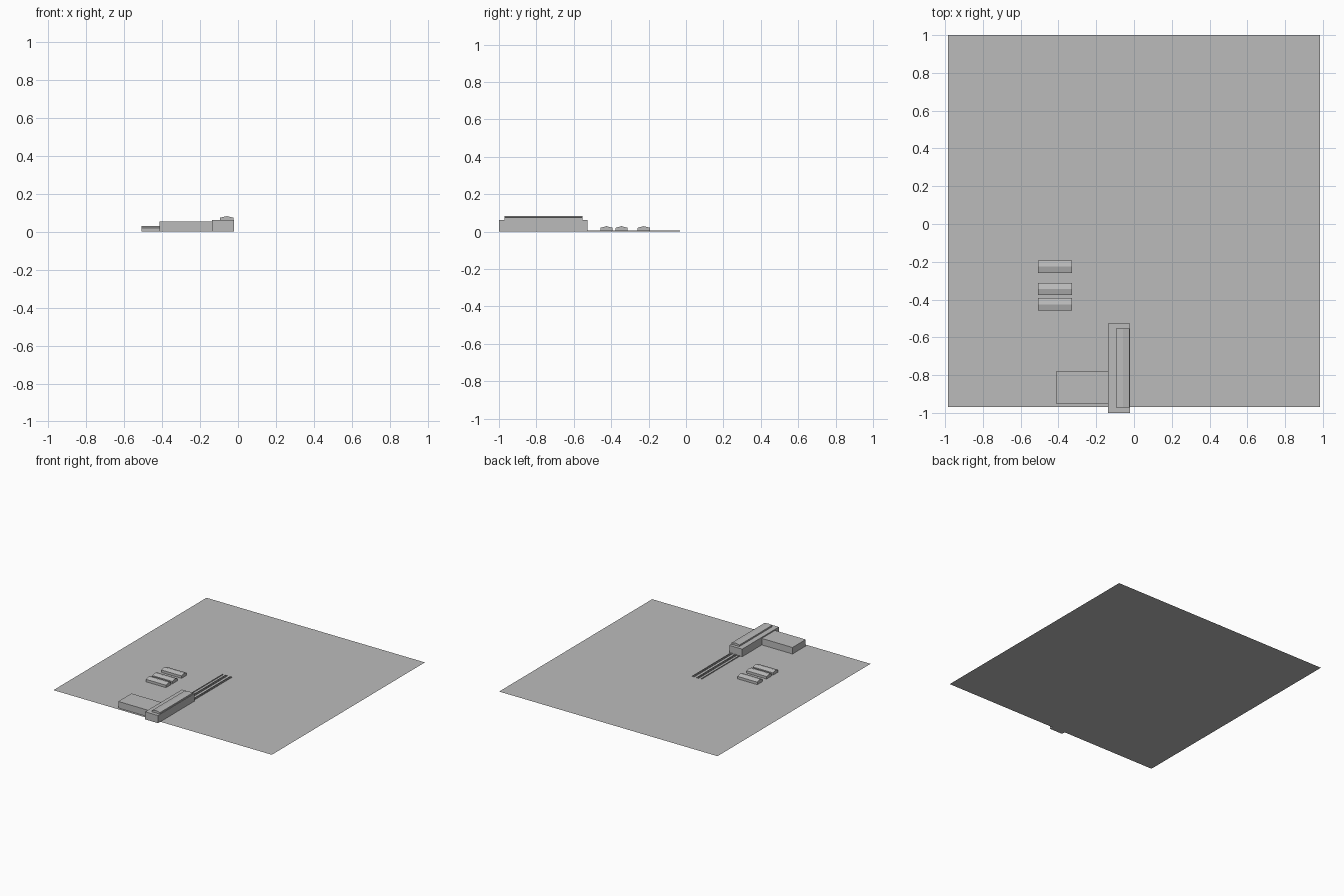
import bpy

if "Cube" in bpy.data.objects:
    bpy.data.objects.remove(bpy.data.objects["Cube"])

# One plain grey for the whole massing model
grey = bpy.data.materials.new("plain_grey")
grey.diffuse_color = (0.5, 0.5, 0.5, 1.0)
grey.use_nodes = True
grey.node_tree.nodes["Principled BSDF"].inputs["Base Color"].default_value = grey.diffuse_color


def make(name, verts, faces):
    mesh = bpy.data.meshes.new(name)
    mesh.from_pydata(verts, [], faces)
    mesh.materials.append(grey)
    obj = bpy.data.objects.new(name, mesh)
    bpy.context.collection.objects.link(obj)
    return obj


def sheet(name, x0, x1, y0, y1, z):
    return make(name, [(x0, y0, z), (x1, y0, z), (x1, y1, z), (x0, y1, z)],
                [(0, 1, 2, 3)])


def prism(name, profile, a0, a1, axis):
    """Extrude a (horizontal, z) profile along the x or y axis."""
    n = len(profile)
    verts = []
    for a in (a0, a1):
        for h, z in profile:
            verts.append((a, h, z) if axis == "x" else (h, a, z))
    faces = [tuple(range(n))[::-1], tuple(range(n, 2 * n))]
    faces += [(i, (i + 1) % n, (i + 1) % n + n, i + n) for i in range(n)]
    if axis == "y":
        faces = [f[::-1] for f in faces]
    return make(name, verts, faces)


def box(name, x0, x1, y0, y1, z0, z1):
    return prism(name, [(y0, z0), (y1, z0), (y1, z1), (y0, z1)], x0, x1, "x")


def gabled(name, h0, h1, z0, eave, ridge, a0, a1, axis):
    mid = (h0 + h1) / 2
    return prism(name, [(h0, z0), (h1, z0), (h1, eave), (mid, ridge), (h0, eave)],
                 a0, a1, axis)


# Site ground and the narrow strip across it
sheet("site_ground", -0.984, 0.984, -0.97, 1.0, 0.0)
sheet("centre_strip", -0.009, 0.008, -0.97, 1.0, 0.001)

# Main long building with its raised shallow roof
box("main_hall", -0.137, -0.021, -1.0, -0.527, 0.0, 0.062)
gabled("main_hall_roof", -0.094, -0.024, 0.062, 0.074, 0.082, -0.971, -0.553, "y")

# Side wing
box("side_wing", -0.414, -0.137, -0.95, -0.78, 0.0, 0.053)

# Three small gabled sheds
for i, (y0, y1) in enumerate([(-0.458, -0.392), (-0.377, -0.312), (-0.259, -0.192)]):
    gabled("shed_%d" % (i + 1), y0, y1, 0.0, 0.02, 0.029, -0.508, -0.328, "x")

# Thin rails running out of the main building
for i, x in enumerate([-0.115, -0.088, -0.076, -0.047, -0.035]):
    box("rail_%d" % (i + 1), x - 0.0025, x + 0.0025, -0.936, -0.032, 0.0, 0.006)
